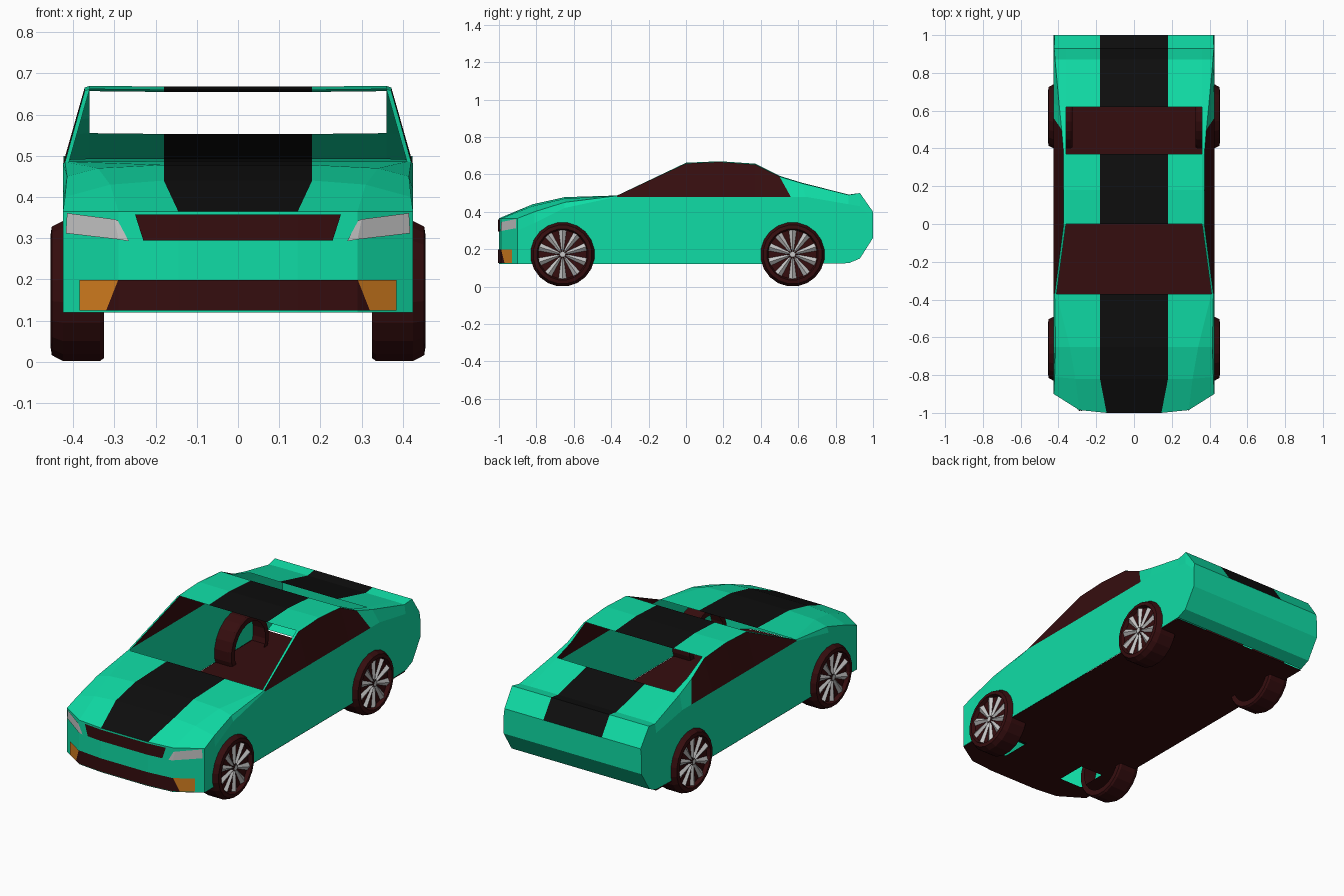
import bpy, bmesh, math

if "Cube" in bpy.data.objects:
    bpy.data.objects.remove(bpy.data.objects["Cube"])


def material(name, r, g, b):
    m = bpy.data.materials.new(name)
    m.diffuse_color = (r, g, b, 1)
    m.use_nodes = True
    m.node_tree.nodes["Principled BSDF"].inputs["Base Color"].default_value = m.diffuse_color
    return m


TEAL = material("teal_paint", 0.005, 0.72, 0.38)
BLACK = material("black_stripe", 0.0043, 0.0043, 0.0043)
DARK = material("dark_maroon", 0.036, 0.004, 0.0045)
GREY = material("light_grey", 0.57, 0.57, 0.57)
ORANGE = material("orange_lamp", 0.66, 0.21, 0.014)


def build(name, verts, faces, mats, index=None, weld=False):
    me = bpy.data.meshes.new(name)
    me.from_pydata(verts, [], faces)
    for m in mats:
        me.materials.append(m)
    if index:
        for p, i in zip(me.polygons, index):
            p.material_index = i
    if weld:
        bm = bmesh.new()
        bm.from_mesh(me)
        bmesh.ops.remove_doubles(bm, verts=bm.verts, dist=0.0005)
        bmesh.ops.recalc_face_normals(bm, faces=bm.faces)
        bm.to_mesh(me)
        bm.free()
    ob = bpy.data.objects.new(name, me)
    bpy.context.collection.objects.link(ob)
    return ob


def nose_y(x):
    """Depth of the wrapped nose at a given x."""
    x = abs(x)
    if x <= 0.145:
        return -1.0
    if x <= 0.29:
        return -1.0 + 0.015 * (x - 0.145) / 0.145
    return -0.985 + 0.085 * (x - 0.29) / 0.135


# Body stations: y, stripe (x, z), shoulder (x, z), edge (x, z), belt (y, z), bottom z
W = 0.425
stations = [
    (-1.00, (0.145, 0.365), (0.29, 0.365), (W, 0.365), (-0.90, 0.30), 0.12),
    (-0.82, (0.18, 0.44), (0.31, 0.43), (0.42, 0.40), (-0.81, 0.34), 0.12),
    (-0.65, (0.18, 0.478), (0.34, 0.47), (0.415, 0.45), (-0.65, 0.42), 0.12),
    (-0.37, (0.18, 0.487), (0.41, 0.486), (0.42, 0.485), (-0.37, 0.48), 0.12),
    (0.00, (0.18, 0.66), (0.36, 0.662), (0.372, 0.658), (0.00, 0.48), 0.12),
    (0.18, (0.18, 0.668), (0.36, 0.67), (0.372, 0.666), (0.18, 0.48), 0.12),
    (0.37, (0.18, 0.655), (0.36, 0.657), (0.372, 0.652), (0.37, 0.48), 0.12),
    (0.50, (0.18, 0.59), (0.36, 0.592), (0.383, 0.588), (0.56, 0.48), 0.12),
    (0.62, (0.18, 0.553), (0.36, 0.555), (0.395, 0.552), (0.64, 0.48), 0.12),
    (0.87, (0.18, 0.492), (0.36, 0.492), (0.418, 0.49), (0.87, 0.44), 0.125),
    (0.93, (0.18, 0.50), (0.36, 0.50), (0.423, 0.50), (0.93, 0.43), 0.15),
    (1.00, (0.18, 0.40), (0.36, 0.40), (0.42, 0.40), (1.00, 0.36), 0.26),
]

# Body shell lofted through the stations, open at both windscreens
verts, faces, index = [], [], []
for i, (y, s, h, e, belt, zb) in enumerate(stations):
    ye = {0: -0.90, 1: -0.81}.get(i, y)
    yh = -0.985 if i == 0 else y
    half = [(W, belt[0], zb), (W, belt[0], belt[1]), (e[0], ye, e[1]),
            (h[0], yh, h[1]), (s[0], y, s[1])]
    verts += half + [(-a, b, c) for a, b, c in reversed(half)]
last = len(stations) - 1
for i in range(last):
    for j in range(9):
        if j in (3, 4, 5) and i in (3, 6, 7):
            continue                                  # windscreen openings
        a, b = i * 10 + j, (i + 1) * 10 + j
        faces.append((a, b, b + 1, a + 1))
        window = j in (1, 7) and 3 <= i <= 6
        index.append(1 if j == 4 else 2 if window else 0)
    if i >= last - 2:                                 # rear underside
        a, b = i * 10, (i + 1) * 10
        faces.append((a, a + 9, b + 9, b))
        index.append(0)
faces.append(tuple(range(last * 10, last * 10 + 10)))  # tail panel
index.append(0)
xs = [-W, -0.29, -0.145, 0.145, 0.29, W]
for x0, x1 in zip(xs, xs[1:]):                        # nose panel
    n = len(verts)
    verts += [(x, nose_y(x), z) for x, z in ((x0, 0.12), (x1, 0.12), (x1, 0.365), (x0, 0.365))]
    faces.append((n, n + 1, n + 2, n + 3))
    index.append(0)
build("body_shell", verts, faces, [TEAL, BLACK, DARK], index)

# Floor pan with a gap beside each front wheel
xs = [-W, -0.33, -0.29, -0.19, -0.145, 0.145, 0.19, 0.29, 0.33, W]
ys = [None, -0.83, -0.66, 0.87]
verts, faces = [], []
for x0, x1 in zip(xs, xs[1:]):
    for k in range(3):
        if k == 1 and 0.19 < abs(x0 + x1) / 2 < 0.33:
            continue
        n = len(verts)
        for x, y in ((x0, ys[k]), (x0, ys[k + 1]), (x1, ys[k + 1]), (x1, ys[k])):
            verts.append((x, nose_y(x) if y is None else y, 0.119))
        faces.append((n, n + 1, n + 2, n + 3))
build("floor_pan", verts, faces, [DARK], weld=True)


def nose_plate(name, cols, mat):
    """Thin plate following the nose; cols hold (top x, top z, bottom x, bottom z)."""
    v = []
    for xt, zt, xb, zb in cols:
        v += [(xt, nose_y(xt) - 0.004, zt), (xb, nose_y(xb) - 0.004, zb)]
    f = [(2 * k, 2 * k + 1, 2 * k + 3, 2 * k + 2) for k in range(len(cols) - 1)]
    build(name, v, f, [mat])


def mirrored(cols):
    return [(-a, b, -c, d) for a, b, c, d in reversed(cols)] + cols


# Grilles, headlights and fog lamps
nose_plate("upper_grille", mirrored([(0.145, 0.358, 0.145, 0.295), (0.25, 0.358, 0.23, 0.295)]), DARK)
nose_plate("lower_grille", mirrored([(0.145, 0.198, 0.145, 0.125), (0.29, 0.198, 0.29, 0.125),
                                     (0.291, 0.198, 0.32, 0.125)]), DARK)
for side, tag in ((1, "right"), (-1, "left")):
    lamp = [(0.291, 0.198, 0.32, 0.125), (0.385, 0.198, 0.385, 0.125)]
    head = [(0.292, 0.343, 0.265, 0.293), (0.30, 0.346, 0.29, 0.297), (0.415, 0.361, 0.418, 0.312)]
    for label, cols, mat in (("fog_lamp", lamp, ORANGE), ("headlight", head, GREY)):
        nose_plate(f"{tag}_{label}", [(side * a, b, side * c, d) for a, b, c, d in cols][::side], mat)


def wheel(name, side, cy):
    """Open-backed tyre with a dark disc and ten ridged spokes."""
    n, cz = 20, 0.172
    profile = [(0.325, 0.135), (0.325, 0.165), (0.335, 0.172), (0.425, 0.172),
               (0.452, 0.158), (0.455, 0.138), (0.435, 0.13)]
    v, f = [], []
    for k in range(n):
        t = 2 * math.pi * (k + 0.5) / n
        v += [(side * x, cy + r * math.cos(t), cz + r * math.sin(t)) for x, r in profile]
    m = len(profile)
    for k in range(n):
        a, b = k * m, (k + 1) % n * m
        f += [(a + j, a + j + 1, b + j + 1, b + j) for j in range(m - 1)]
    f.append(tuple(k * m + m - 1 for k in range(n)))
    build(name + "_tyre", v, f, [DARK], weld=True)
    v, f = [], []
    for k in range(10):
        t = 2 * math.pi * (k + 0.5) / 10

        def at(x, r, w):
            return (side * x, cy + r * math.cos(t) - w * math.sin(t),
                    cz + r * math.sin(t) + w * math.cos(t))
        b = len(v)
        v += [at(0.447, 0.012, 0), at(0.437, 0.03, 0.008), at(0.437, 0.128, 0.021),
              at(0.450, 0.131, 0), at(0.437, 0.128, -0.021), at(0.437, 0.03, -0.008)]
        f += [(b, b + 1, b + 2, b + 3), (b, b + 3, b + 4, b + 5)]
    # hub cap
    b = len(v)
    v += [(side * 0.449, cy + 0.016 * math.cos(k * math.pi / 5),
           cz + 0.016 * math.sin(k * math.pi / 5)) for k in range(10)]
    f.append(tuple(range(b, b + 10)))
    build(name + "_spokes", v, f, [GREY])


for side, tag in ((1, "right"), (-1, "left")):
    wheel(f"front_{tag}", side, -0.66)
    wheel(f"rear_{tag}", side, 0.57)
